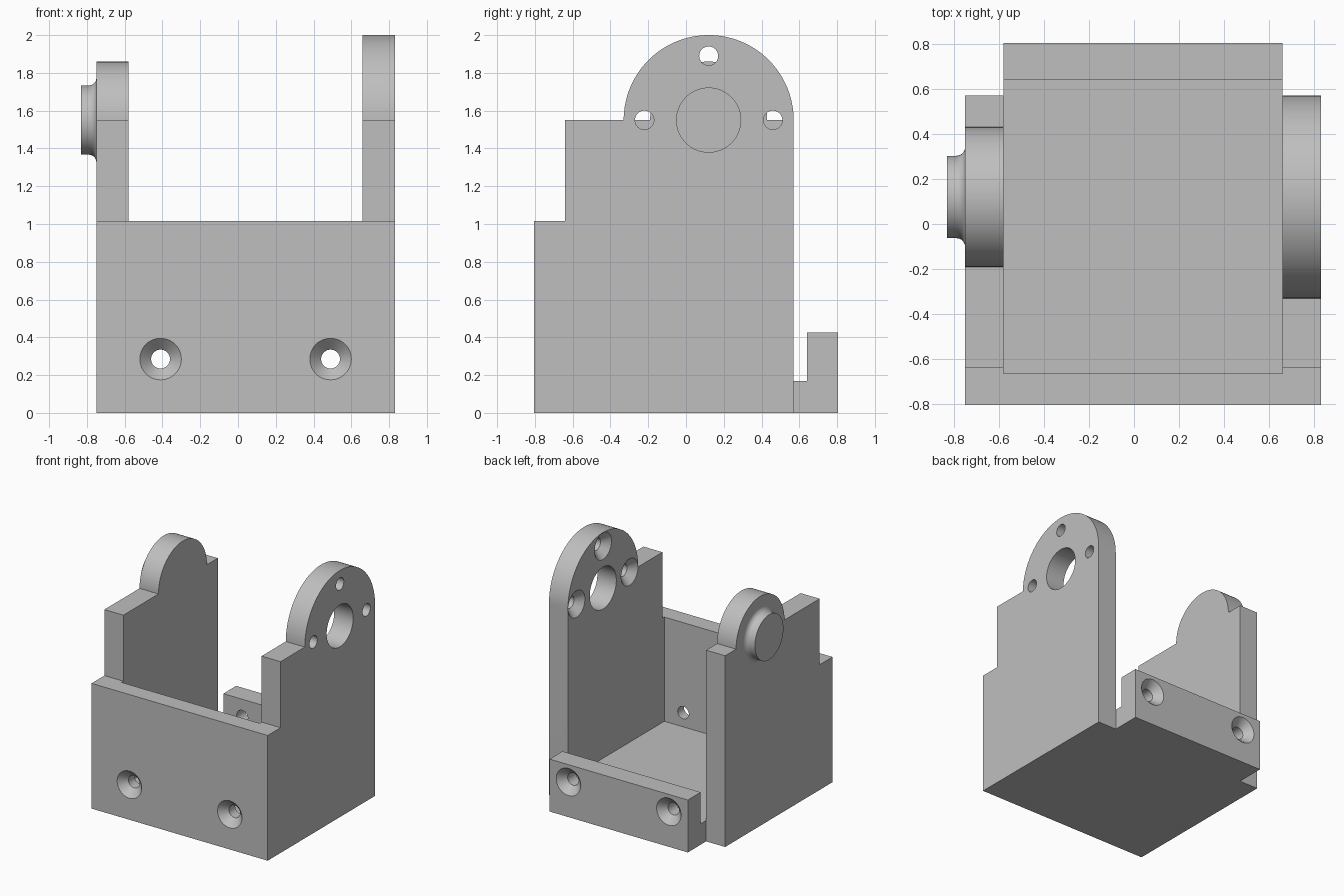
import bpy, bmesh, math
from mathutils import Vector

if "Cube" in bpy.data.objects:
    bpy.data.objects.remove(bpy.data.objects["Cube"])

grey = bpy.data.materials.new("plain grey")
grey.diffuse_color = (0.52, 0.52, 0.52, 1)
grey.use_nodes = True
grey.node_tree.nodes["Principled BSDF"].inputs["Base Color"].default_value = grey.diffuse_color

X0, X1, X2, X3 = -0.75, -0.58, 0.66, 0.83   # outer / inner faces of both side plates
Y0, Y1, YS = -0.805, 0.805, 0.57            # front, back, rear edge of side plates
PY, PZ = 0.12, 1.55                         # pivot centre


def finish(name, bm):
    bmesh.ops.recalc_face_normals(bm, faces=bm.faces[:])
    me = bpy.data.meshes.new(name)
    bm.to_mesh(me)
    bm.free()
    me.materials.append(grey)
    ob = bpy.data.objects.new(name, me)
    bpy.context.collection.objects.link(ob)
    return ob


def extrude_x(name, profile, xa, xb):
    """Extrude a (y, z) outline from xa to xb."""
    bm = bmesh.new()
    a = [bm.verts.new((xa, y, z)) for y, z in profile]
    b = [bm.verts.new((xb, y, z)) for y, z in profile]
    bm.faces.new(a)
    bm.faces.new(b[::-1])
    n = len(a)
    for i in range(n):
        j = (i + 1) % n
        bm.faces.new((a[i], b[i], b[j], a[j]))
    return finish(name, bm)


def lathe(name, axis, centre, rings, seg=48):
    """Round solid along x or y from (position, radius) rings."""
    bm = bmesh.new()
    loops = []
    for p, r in rings:
        loop = []
        for i in range(seg):
            t = 2 * math.pi * i / seg
            u, v = centre[0] + r * math.cos(t), centre[1] + r * math.sin(t)
            loop.append(bm.verts.new((p, u, v) if axis == "x" else (u, p, v)))
        loops.append(loop)
    for a, b in zip(loops, loops[1:]):
        for i in range(seg):
            j = (i + 1) % seg
            bm.faces.new((a[i], a[j], b[j], b[i]))
    bm.faces.new(loops[0])
    bm.faces.new(loops[-1])
    return finish(name, bm)


def boolean(ob, other, op):
    m = ob.modifiers.new(op.lower(), "BOOLEAN")
    m.operation, m.object, m.solver = op, other, "EXACT"


def plate_profile(r, seg=64):
    """Stepped side plate with a round ear of radius r."""
    pts = [(YS, 0), (Y0, 0), (Y0, 1.015), (-0.64, 1.015), (-0.64, PZ)]
    for i in range(seg + 1):
        t = math.pi * (1 - i / seg)
        z = PZ + r * math.sin(t) if 0 < i < seg else PZ
        pts.append((PY + r * math.cos(t), z))
    if PY + r < YS - 0.01:
        pts.append((YS, PZ))
    else:
        pts[-1] = (YS, PZ)
    return pts


# bracket: tray (front wall, floor, rear lip) between two side plates
bracket = extrude_x("bracket", [(Y0, 0), (Y1, 0), (Y1, 0.425), (0.64, 0.425), (0.64, 0.17),
                                (-0.665, 0.17), (-0.665, 1.015), (Y0, 1.015)], X1, X2)
helpers = [extrude_x("left_plate", plate_profile(0.31), X0, X1),
           extrude_x("right_plate", plate_profile(0.45), X2, X3)]
for h in helpers:
    boolean(bracket, h, "UNION")
dec = bracket.modifiers.new("merge flats", "DECIMATE")
dec.decimate_type = "DISSOLVE"
dec.angle_limit = 0.01

# countersunk screw holes in the front wall and rear lip
cutters = []
for x in (-0.41, 0.49):
    for s in (-1, 1):
        rings = [(s * 0.815, 0.12), (s * 0.745, 0.05), (s * 0.55, 0.05)]
        cutters.append(lathe("wall_hole", "y", (x, 0.285), rings))

# right ear: centre bore and three holes countersunk from inside
cutters.append(lathe("bore", "x", (PY, PZ), [(0.6, 0.17), (0.9, 0.17)], 64))
for dy, dz in ((-0.34, 0), (0.34, 0), (0, 0.34)):
    cutters.append(lathe("ear_hole", "x", (PY + dy, PZ + dz),
                         [(0.65, 0.118), (0.718, 0.05), (0.9, 0.05)]))
for c in cutters:
    boolean(bracket, c, "DIFFERENCE")

# bake the cuts and drop the helpers
dg = bpy.context.evaluated_depsgraph_get()
mesh = bpy.data.meshes.new_from_object(bracket.evaluated_get(dg))
bracket.modifiers.clear()
bracket.data = mesh
mesh.materials.clear()
mesh.materials.append(grey)
for p in mesh.polygons:
    p.material_index = 0
for h in helpers + cutters:
    bpy.data.objects.remove(h)

# pivot boss with a filleted root on the left ear
f, r = 0.04, 0.183
rings = [(X0 + 0.01, r + f)]
for i in range(9):
    t = math.pi / 2 * i / 8
    rings.append((X0 - f + f * math.cos(t), r + f - f * math.sin(t)))
rings = [rings[0]] + [(X0 - f * (1 - math.cos(math.pi / 2 * i / 8)),
                       r + f - f * math.sin(math.pi / 2 * i / 8)) for i in range(9)]
rings.append((-0.83, r))
boss = lathe("pivot_boss", "x", (PY, PZ), rings, 64)

# smooth round surfaces, keep edges crisp
for ob in (bracket, boss):
    bpy.ops.object.select_all(action="DESELECT")
    ob.select_set(True)
    bpy.context.view_layer.objects.active = ob
    bpy.ops.object.shade_smooth_by_angle(angle=math.radians(30))
